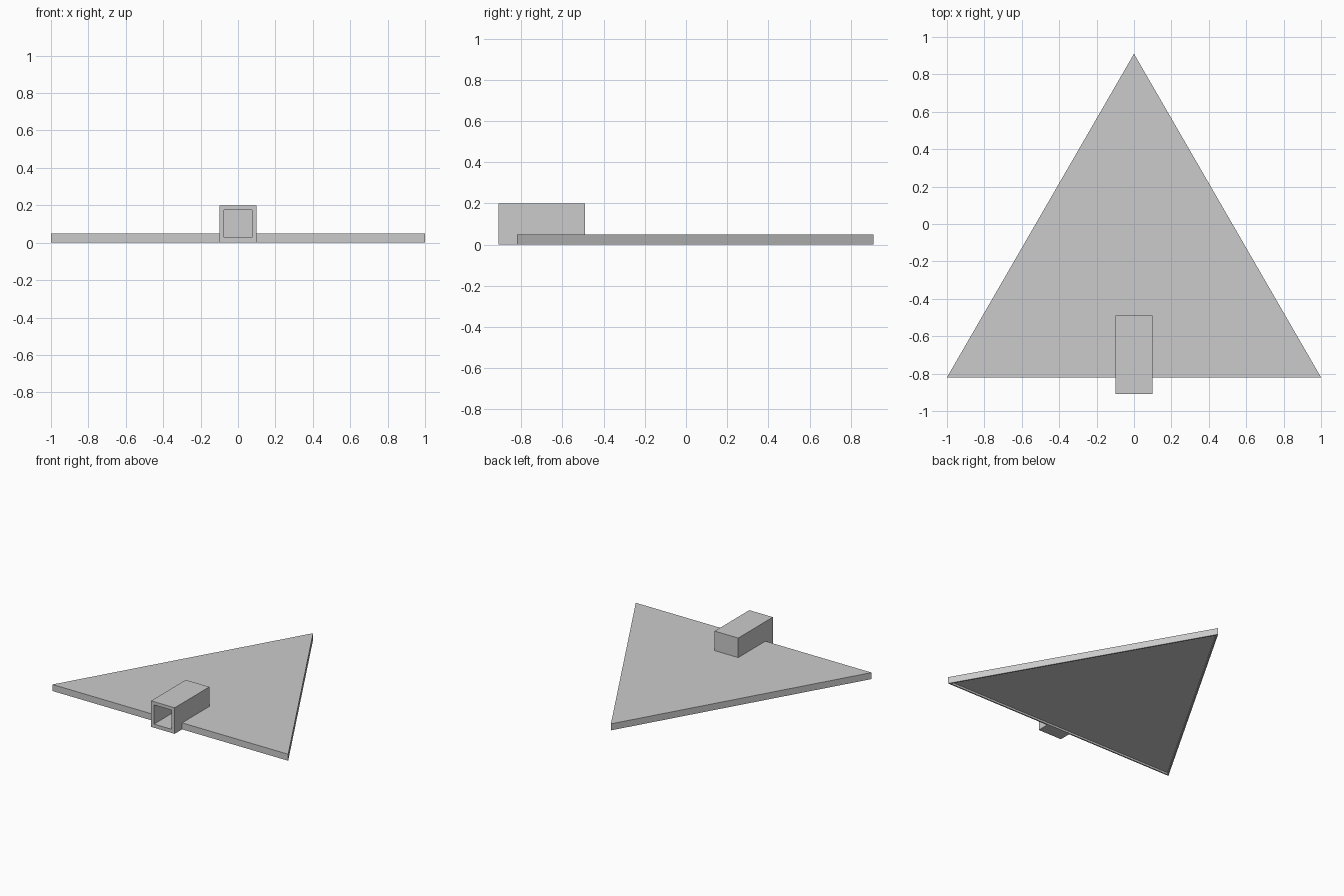
import bpy
import bmesh

cube = bpy.data.objects.get("Cube")
if cube:
    bpy.data.objects.remove(cube, do_unlink=True)

GREY = (0.6, 0.6, 0.6, 1.0)
grey = bpy.data.materials.new("plain grey")
grey.use_nodes = True
grey.diffuse_color = GREY
grey.node_tree.nodes["Principled BSDF"].inputs["Base Color"].default_value = GREY


def prism(name, outline, offset, inset=0.0, depth=0.0):
    """Extrude a flat outline by an offset; optionally recess the starting face."""
    bm = bmesh.new()
    base = bm.faces.new([bm.verts.new(p) for p in outline])
    base.normal_update()
    ext = bmesh.ops.extrude_face_region(bm, geom=[base], use_keep_orig=True)
    moved = [g for g in ext["geom"] if isinstance(g, bmesh.types.BMVert)]
    bmesh.ops.translate(bm, verts=moved, vec=offset)
    bmesh.ops.recalc_face_normals(bm, faces=bm.faces)
    if inset:
        bmesh.ops.inset_region(bm, faces=[base], thickness=inset)
        ext = bmesh.ops.extrude_face_region(bm, geom=[base])
        moved = [g for g in ext["geom"] if isinstance(g, bmesh.types.BMVert)]
        bmesh.ops.translate(bm, verts=moved, vec=(0, 0, depth))
        if base.is_valid:
            bmesh.ops.delete(bm, geom=[base], context="FACES")
        bmesh.ops.recalc_face_normals(bm, faces=bm.faces)
    mesh = bpy.data.meshes.new(name)
    bm.to_mesh(mesh)
    bm.free()
    mesh.materials.append(grey)
    obj = bpy.data.objects.new(name, mesh)
    bpy.context.collection.objects.link(obj)
    return obj


def cut(obj, cutter):
    mod = obj.modifiers.new("opening", "BOOLEAN")
    mod.operation = "DIFFERENCE"
    mod.solver = "EXACT"
    mod.object = cutter
    bpy.context.view_layer.objects.active = obj
    bpy.ops.object.modifier_apply(modifier=mod.name)


FRONT, BACK = -0.82, 0.91

# Triangular plate with a shallow recess underneath
plate = prism("triangular_plate", [(-1, FRONT, 0), (1, FRONT, 0), (0, BACK, 0)],
              (0, 0, 0.05), inset=0.02, depth=0.015)

# Square socket that overhangs the front edge and rests in the plate
side = [(-0.91, 0), (FRONT, 0), (FRONT, 0.022), (-0.49, 0.022), (-0.49, 0.2), (-0.91, 0.2)]
socket = prism("square_socket", [(-0.1, y, z) for y, z in side], (0.2, 0, 0))

# Blind square opening running back into the socket
hole = prism("opening_cutter",
             [(x, -1, z) for x, z in ((-0.075, 0.028), (0.075, 0.028), (0.075, 0.175), (-0.075, 0.175))],
             (0, 0.48, 0))
for part in (plate, socket):
    cut(part, hole)
bpy.data.objects.remove(hole, do_unlink=True)
